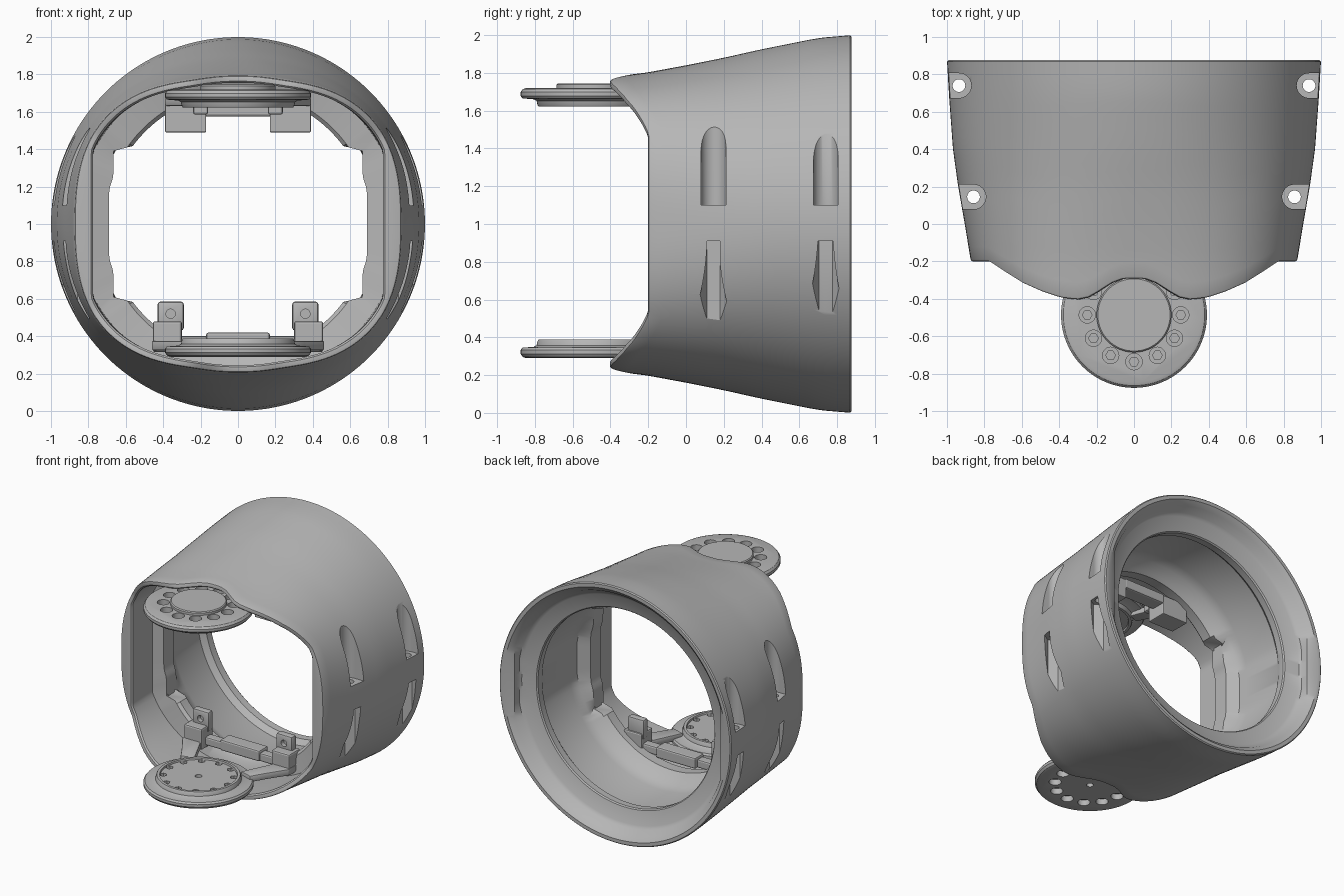
import bpy, bmesh, math
from mathutils import Vector

if "Cube" in bpy.data.objects:
    bpy.data.objects.remove(bpy.data.objects["Cube"], do_unlink=True)

gray = bpy.data.materials.new("plain_gray")
gray.use_nodes = True
COLOR = (0.47, 0.47, 0.47, 1)
gray.diffuse_color = COLOR
gray.node_tree.nodes["Principled BSDF"].inputs["Base Color"].default_value = COLOR


def make(name, bm):
    bmesh.ops.recalc_face_normals(bm, faces=bm.faces)
    mesh = bpy.data.meshes.new(name)
    bm.to_mesh(mesh)
    bm.free()
    mesh.materials.append(gray)
    ob = bpy.data.objects.new(name, mesh)
    bpy.context.collection.objects.link(ob)
    return ob


def select(ob):
    bpy.ops.object.select_all(action="DESELECT")
    ob.select_set(True)
    bpy.context.view_layer.objects.active = ob


def smooth(ob, angle=32):
    select(ob)
    bpy.ops.object.shade_smooth_by_angle(angle=math.radians(angle))


def cut(ob, cutters):
    for c in cutters:
        c.hide_render = True
        mod = ob.modifiers.new("cut", "BOOLEAN")
        mod.operation, mod.solver, mod.object = "DIFFERENCE", "EXACT", c
        select(ob)
        bpy.ops.object.modifier_apply(modifier=mod.name)
        bpy.data.objects.remove(c, do_unlink=True)


def prism(name, pts, lo, hi, bevel=0.0):
    """Extrude an xy outline from z = lo to z = hi."""
    bm = bmesh.new()
    face = bm.faces.new([bm.verts.new((x, y, lo)) for x, y in pts])
    ext = bmesh.ops.extrude_face_region(bm, geom=[face])["geom"]
    verts = [g for g in ext if isinstance(g, bmesh.types.BMVert)]
    bmesh.ops.translate(bm, verts=verts, vec=(0, 0, hi - lo))
    if bevel:
        bmesh.ops.bevel(bm, geom=bm.edges[:], offset=bevel, segments=2,
                        profile=0.5, affect="EDGES")
    return make(name, bm)


def circle(x, y, r, n=32):
    return [(x + r * math.cos(math.tau * i / n), y + r * math.sin(math.tau * i / n))
            for i in range(n)]


def open_slot(x, y, r, side):
    """Round-bottomed slot outline that runs out through the side wall."""
    arc = [(x - side * r * math.cos(t), y + r * math.sin(t))
           for t in (math.pi * (i / 24 - 0.5) for i in range(25))]
    return arc + [(x + side * 0.2, y + r), (x + side * 0.2, y - r)]


def nut_slot(x, y, r, side):
    """Six-sided pocket with a narrower mouth through the side wall."""
    flat = r * math.cos(math.pi / 6)
    half = [(-flat, -r / 2), (0, -r), (flat, -r / 2), (0.2, -r / 2)]
    pts = half + [(u, -v) for u, v in reversed(half)]
    return [(x + side * u, y + v) for u, v in pts]


def box(name, x, y, z, bevel=0.012):
    return prism(name, [(x[0], y[0]), (x[1], y[0]), (x[1], y[1]), (x[0], y[1])],
                 z[0], z[1], bevel)


def lookup(table, v):
    """Straight interpolation through rows of (key, values...)."""
    if v <= table[0][0]:
        return table[0][1:]
    for p, q in zip(table, table[1:]):
        if v <= q[0]:
            t = (v - p[0]) / (q[0] - p[0])
            return tuple(a + (b - a) * t for a, b in zip(p[1:], q[1:]))
    return table[-1][1:]


BACK = 0.876
# Shell: y, half width, half height, squareness
BODY = [(-0.4, 0.845, 0.778, 2.75), (-0.2, 0.872, 0.803, 2.6), (0.0, 0.905, 0.84, 2.4),
        (0.2, 0.94, 0.88, 2.2), (0.4, 0.968, 0.925, 2.08), (0.7, 0.99, 0.985, 2.0),
        (BACK, 1.0, 1.0, 2.0)]
# Front edge: |x|, y
LIP = [(0, -0.29), (0.06, -0.293), (0.12, -0.315), (0.2, -0.365), (0.25, -0.392),
       (0.31, -0.404), (0.4, -0.393), (0.5, -0.36), (0.6, -0.315), (0.7, -0.25),
       (0.77, -0.2)]
# Side notches of the middle ring: |z|, x
NOTCH = [(0.15, 0.69), (0.19, 0.687), (0.25, 0.668), (0.29, 0.665)]


def section(ang, y, inset=0.0, flat=9.0):
    a, b, n = lookup(BODY, y)
    c, s = math.cos(ang), math.sin(ang)
    r = (abs(c / (a - inset)) ** n + abs(s / (b - inset)) ** n) ** (-1 / n)
    return Vector((max(-flat, min(flat, r * c)), y, 1 + r * s))


def ring_point(ang, y, r, notch, flat):
    x, z = r * math.cos(ang), r * math.sin(ang)
    if notch and abs(z) < 0.4:
        x = math.copysign(lookup(NOTCH, abs(z))[0], x)
    return Vector((max(-flat, min(flat, x)), y, 1 + z))


def shell_strip(ang):
    front = lookup(LIP, abs(section(ang, -0.3).x))[0]
    steps = 16
    pts = [section(ang, BACK, 0.008), section(ang, BACK - 0.008)]
    pts += [section(ang, BACK - 0.008 + (front + 0.02 - BACK) * i / steps)
            for i in range(1, steps + 1)]
    pts += [section(ang, front + 0.003, 0.003), section(ang, front, 0.010),
            section(ang, front, 0.028, 0.785), section(ang, front + 0.010, 0.038, 0.775)]
    pts += [section(ang, front + (0.05 - front) * t, 0.038 + 0.03 * t, 0.775)
            for t in (0.35, 0.7, 1)]
    # middle ring with side notches, then the rear tube and rear seat with side flats
    pts += [ring_point(ang, y, r, notch, flat) for y, r, notch, flat in
            [(0.07, 0.72, True, 1), (0.09, 0.70, True, 1), (0.17, 0.70, True, 1),
             (0.19, 0.72, True, 1), (0.25, 0.775, False, 0.765),
             (0.32, 0.795, False, 0.77), (0.64, 0.80, False, 0.785),
             (0.68, 0.765, False, 1), (0.735, 0.762, False, 1), (0.745, 0.77, False, 1),
             (0.775, 0.875, False, 1), (0.79, 0.90, False, 0.885),
             (0.845, 0.93, False, 0.89), (BACK, 0.965, False, 1)]]
    return pts


N = 192
bm = bmesh.new()
strips = [[bm.verts.new(p) for p in shell_strip(math.tau * (i + 0.5) / N)]
          for i in range(N)]
count = len(strips[0])
for i in range(N):
    a, b = strips[i], strips[(i + 1) % N]
    for j in range(count):
        k = (j + 1) % count
        bm.faces.new((a[j], b[j], b[k], a[k]))
shell = make("shell", bm)

# Screw pockets: round above, six-sided below, joined by a bore
for side in (-1, 1):
    for x, y in ((0.936, 0.74), (0.858, 0.145)):
        x *= side
        cut(shell, [prism("screw_pocket", open_slot(x, y, 0.066, side), 1.1, 1.7),
                    prism("nut_pocket", nut_slot(x, y, 0.07, side), 0.45, 0.91),
                    prism("screw_bore", circle(x, y, 0.034, 24), 0.85, 1.15)])
smooth(shell)


# Pivot discs
def lathe(name, profile, cy, z0, up, n=96):
    bm = bmesh.new()
    rows = [[bm.verts.new((x, y, z0 + up * h)) for x, y in circle(0, cy, r, n)]
            for r, h in profile]
    for a, b in zip(rows, rows[1:]):
        for i in range(n):
            bm.faces.new((a[i], a[(i + 1) % n], b[(i + 1) % n], b[i]))
    bm.faces.new(rows[0])
    bm.faces.new(rows[-1])
    return make(name, bm)


CY = -0.486
DISC = [(0.36, 0.0), (0.378, 0.006), (0.39, 0.022), (0.39, 0.042), (0.38, 0.055),
        (0.32, 0.06), (0.305, 0.068), (0.30, 0.09), (0.295, 0.098), (0.275, 0.098),
        (0.272, 0.085)]
for name, z0, up, depth in (("upper_disc", 1.72, -1, 0.07), ("lower_disc", 0.29, 1, 0.2)):
    disc = lathe(name, DISC, CY, z0, up)
    cutters = []
    for x, y in circle(0, CY, 0.25, 12):
        for r, reach, sides in ((0.044, 0.045, 20), (0.026, depth, 6)):
            ends = sorted((z0 - up * 0.05, z0 + up * reach))
            cutters.append(prism("bolt_hole", circle(x, y, r, sides), *ends))
    if up > 0:
        cutters.append(prism("center_hole", circle(0, CY, 0.025, 20), 0.2, 0.5))
    cut(disc, cutters)
    smooth(disc)
cap = lathe("upper_disc_cap", [(0.2, 0), (0.2, 0.028), (0.193, 0.035)], CY, 1.71, 1)
smooth(cap)

# Arms and brackets joining the discs to the middle ring
ARM = [(0.2, -0.25), (0.3, -0.28), (0.36, -0.18), (0.46, -0.03), (0.46, 0.1),
       (0.31, 0.1), (0.31, -0.02)]
for side, label in ((1, "left"), (-1, "right")):
    def span(a, b):
        return sorted((side * a, side * b))

    smooth(prism("lower_arm_" + label, [(side * x, y) for x, y in ARM],
                 0.325, 0.375, 0.008))
    box("lower_foot_" + label, span(0.3, 0.455), (-0.02, 0.12), (0.315, 0.48))
    # upright tab is drawn flat, drilled, then stood up
    tab = box("lower_tab_" + label, span(0.29, 0.43), (0.43, 0.585), (-0.11, -0.05), 0.015)
    cut(tab, [prism("tab_hole", circle(side * 0.36, 0.52, 0.025, 20), -0.085, 0)])
    tab.rotation_euler.x = math.pi / 2
    smooth(tab)
    box("lower_link_" + label, span(0.16, 0.32), (0.03, 0.1), (0.335, 0.4))

    smooth(prism("upper_arm_" + label, [(side * x * 0.85, y) for x, y in ARM],
                 1.63, 1.675, 0.008))
    box("upper_block_" + label, span(0.17, 0.39), (-0.04, 0.12), (1.49, 1.64), 0.006)
    box("upper_clip_" + label, span(0.16, 0.24), (-0.09, -0.03), (1.585, 1.64))
box("lower_crossbar", (-0.17, 0.17), (0.02, 0.13), (0.335, 0.42))
box("upper_crossbar", (-0.18, 0.18), (0.0, 0.12), (1.575, 1.65))
